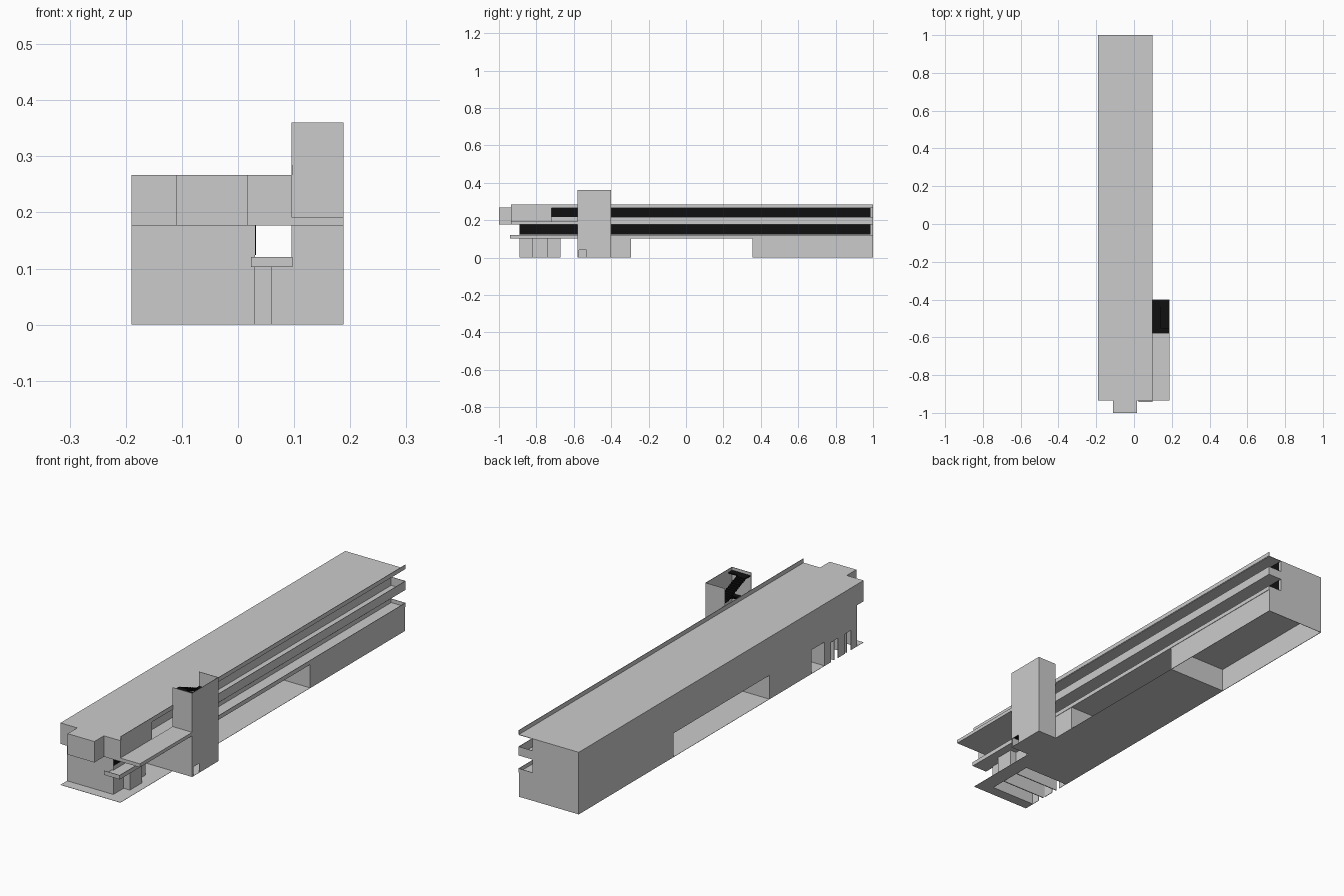
import bpy
import bmesh

default_cube = bpy.data.objects.get("Cube")
if default_cube:
    bpy.data.objects.remove(default_cube, do_unlink=True)


def make_material(name, value):
    material = bpy.data.materials.new(name)
    material.use_nodes = True
    colour = (value, value, value, 1)
    material.diffuse_color = colour
    material.node_tree.nodes["Principled BSDF"].inputs["Base Color"].default_value = colour
    return material


concrete = make_material("plain grey concrete", 0.6)
black = make_material("black glass and metal", 0.005)

# Main plan lines and levels
west, core, east, outer = -0.19, 0.03, 0.095, 0.188
front, recess, back = -0.935, -0.89, 1.0
first, second, roof, coping = 0.105, 0.177, 0.267, 0.285
sheet = 0.002


def build(name, boxes, material=concrete):
    """One object made of boxes given as (x range, y range, z range)."""
    bm = bmesh.new()
    for ranges in boxes:
        cube = bmesh.ops.create_cube(bm, size=1)
        for v in cube["verts"]:
            for axis, (low, high) in enumerate(ranges):
                v.co[axis] = low if v.co[axis] < 0 else high
    mesh = bpy.data.meshes.new(name)
    bm.to_mesh(mesh)
    bm.free()
    mesh.materials.append(material)
    obj = bpy.data.objects.new(name, mesh)
    bpy.context.collection.objects.link(obj)
    return obj


def room(x, y, z, skip=""):
    """Thin walls round a rectangle, leaving out the named sides."""
    sides = {
        "west": ((x[0], x[0] + sheet), y, z),
        "east": ((x[1] - sheet, x[1]), y, z),
        "front": (x, (y[0], y[0] + sheet), z),
        "back": (x, (y[1] - sheet, y[1]), z),
    }
    return [wall for side, wall in sides.items() if side not in skip.split()]


# Upper storeys
room_end = -0.72
build("first_storey", [((west, core), (recess, back), (first, second))])
build("second_storey", [((west, core), (front, back), (second, roof))])
build("front_room", [((core, east), (front, room_end), (second, roof))])
build("front_bay", [((-0.11, 0.017), (-back, front), (second, roof))])
build("roof", [((west, east), (front, back), (roof - sheet, roof))])
build("roof_fascia", [((east, east + sheet), (front, back), (roof, coping))])


# Balconies: floor, long parapet and end returns
def balcony(name, start, rail_start, floor, rail, skip):
    strip = (0.023, east + sheet)
    build(name + "_floor", [(strip, (start, back), (floor - sheet, floor))])
    build(name + "_parapet", room(strip, (rail_start, back), (floor - sheet, rail), skip))


tower_x, tower_y, tower_top = (east, outer), (-0.58, -0.4), 0.36
balcony("lower_balcony", -0.942, -0.942, first, 0.121, "west")
balcony("upper_balcony", room_end, tower_y[0], second + sheet, 0.215, "west front")

# Black ribbon windows behind the balconies
pane = (core, core + sheet)
build("lower_window_band", [(pane, (recess, 0.987), (0.124, second))], black)
build("upper_window_band", [(pane, (room_end, 0.987), (0.216, roof - sheet))], black)

# Ground storey: open-bottomed blocks with open passages between them
ground = (0, first)
cells = (recess, -0.82, -0.737, -0.67)
passage, middle_end, rear = cells[-1], -0.295, 0.355
build("rear_ground_block", room((west, east), (rear, back), ground))
build("middle_ground_block", room((west, east), (tower_y[0], middle_end), ground))
cell_walls = room((core, 0.06), cells[1:3], ground, "west")
for start, end in zip(cells, cells[1:]):
    cell_walls += room((west, core), (start, end), ground, "west")
build("front_cells", cell_walls)
build("ground_ceiling", [((west, east), (recess, back), (first - sheet, first))])

# West wall of the front cells with two doorways
piers, start = [], recess
for low, high in ((-0.85, -0.81), (-0.76, -0.715), (passage, passage)):
    piers.append(((west, west + sheet), (start, low), ground))
    piers.append(((west, west + sheet), (low, high), (0.085, first)))
    start = high
build("front_cells_west_wall", piers[:-1])

# Ground sheet, cut away under the front cells
paving = (0, sheet / 2)
build("paving", [
    ((west, east), (front, recess), paving),
    ((west, east), (passage, rear), paving),
    ((core, east), (recess, passage), paving),
])

# Stair tower, open at the top and towards the balconies
skin = (outer - sheet, outer)
door = (-0.572, -0.532)
shell = room(tower_x, tower_y, (0, tower_top), "west east")
shell += [
    (skin, (tower_y[0], door[0]), (0, tower_top)),
    (skin, (door[1], tower_y[1]), (0, tower_top)),
    (skin, door, (0.04, tower_top)),
    (tower_x, tower_y, paving),
]
build("stair_tower", shell)

# Black dog-leg stairs with landings
steps, count, rise, tread = [], 11, 0.0045, 0.011
lanes = ((0.097, 0.14), (0.14, 0.184))
low_end = -0.55
high_end = low_end + count * tread
z = sheet
for flight in range(7):
    for i in range(count):
        n = i if flight % 2 else count - 1 - i
        y = low_end + n * tread
        steps.append((lanes[flight % 2], (y, y + tread), (z, z + rise)))
        z += rise
    landing = (high_end, -0.403) if flight % 2 else (-0.576, low_end)
    steps.append(((lanes[0][0], lanes[1][1]), landing, (z - rise, z)))
build("tower_stairs", steps, black)

# Bridge from the front room to the tower
build("bridge", [((east, outer), (front, tower_y[0]), (second, 0.192))])
